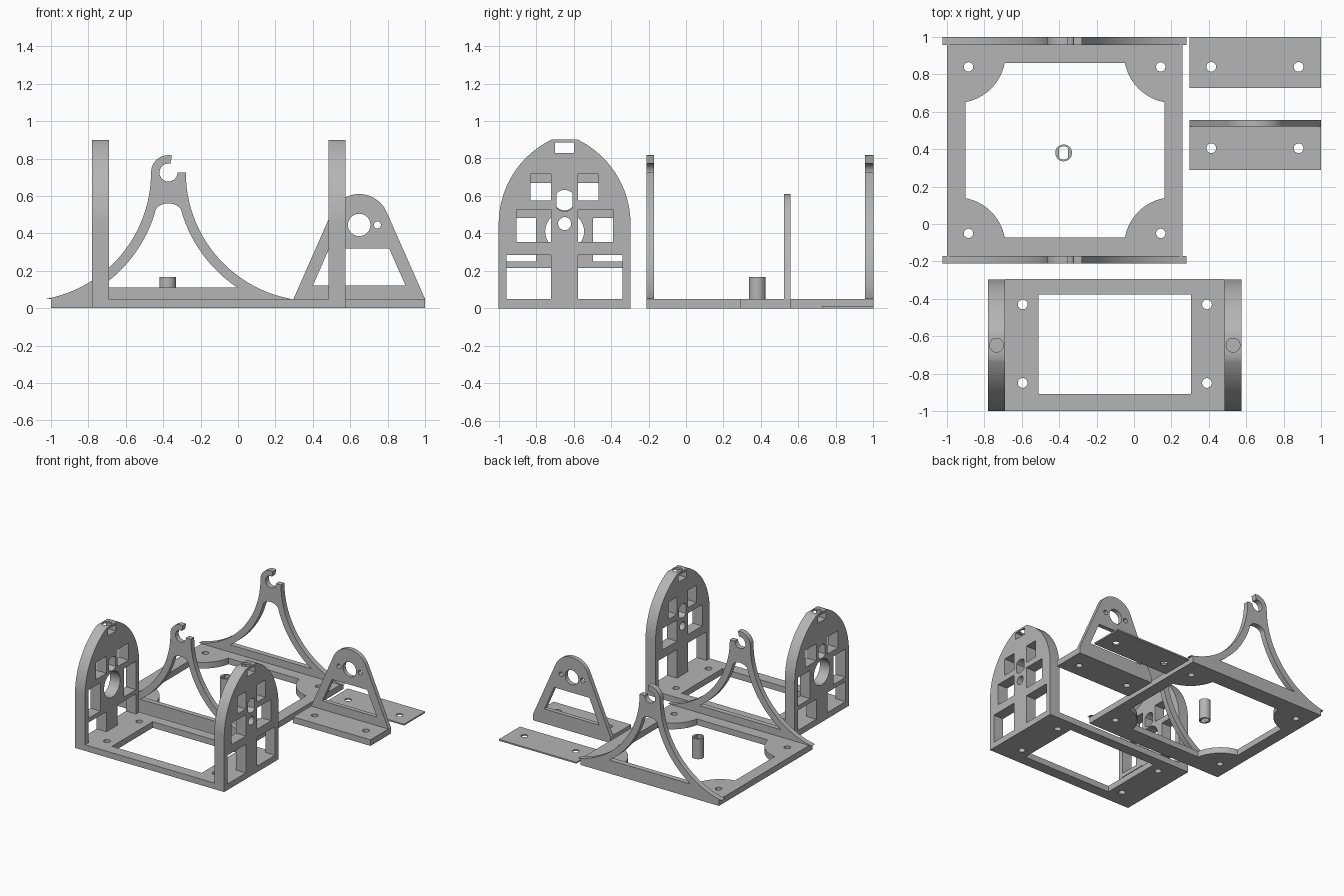
import bpy, bmesh, math
from mathutils import Matrix

if "Cube" in bpy.data.objects:
    bpy.data.objects.remove(bpy.data.objects["Cube"])

grey = bpy.data.materials.new("grey_plastic")
grey.diffuse_color = (0.46, 0.46, 0.46, 1)
grey.use_nodes = True
grey.node_tree.nodes["Principled BSDF"].inputs["Base Color"].default_value = grey.diffuse_color

# Profile plane -> world: the third column is the extrusion direction
XY = Matrix.Identity(4)
XZ = Matrix(((1, 0, 0, 0), (0, 0, -1, 0), (0, 1, 0, 0), (0, 0, 0, 1)))
YZ = Matrix(((0, 0, 1, 0), (1, 0, 0, 0), (0, 1, 0, 0), (0, 0, 0, 1)))


def arc(cx, cy, r, a0, a1, n=24):
    return [(cx + r * math.cos(math.radians(a0 + (a1 - a0) * i / n)),
             cy + r * math.sin(math.radians(a0 + (a1 - a0) * i / n))) for i in range(n + 1)]


def circle(cx, cy, r, n=32):
    return arc(cx, cy, r, 0, 360, n)[:-1]


def rect(x0, x1, y0, y1):
    return [(x0, y0), (x1, y0), (x1, y1), (x0, y1)]


def flat_sided(cx, cy, r, half):
    """Circle with its left and right sides cut flat."""
    a = math.degrees(math.acos(half / r))
    return arc(cx, cy, r, a, 180 - a, 12) + arc(cx, cy, r, 180 + a, 360 - a, 12)


def mirror(points, c):
    return [(2 * c - x, y) for x, y in reversed(points)]


def plate(name, loops, lo, hi, plane=XY):
    """Extrude an outline (first loop) with holes between lo and hi."""
    cu = bpy.data.curves.new(name, 'CURVE')
    cu.dimensions, cu.fill_mode, cu.extrude = '2D', 'BOTH', (hi - lo) / 2
    for pts in loops:
        s = cu.splines.new('POLY')
        s.points.add(len(pts) - 1)
        for p, (x, y) in zip(s.points, pts):
            p.co = (x, y, 0, 1)
        s.use_cyclic_u = True
    tmp = bpy.data.objects.new(name + "_curve", cu)
    bpy.context.collection.objects.link(tmp)
    dg = bpy.context.evaluated_depsgraph_get()
    me = bpy.data.meshes.new_from_object(tmp.evaluated_get(dg))
    bpy.data.objects.remove(tmp)
    mid = (lo + hi) / 2
    shift = (0, 0, -mid) if plane is XZ else (0, 0, mid)
    me.transform(plane @ Matrix.Translation(shift))
    bm = bmesh.new()
    bm.from_mesh(me)
    bmesh.ops.remove_doubles(bm, verts=bm.verts, dist=1e-5)
    bmesh.ops.recalc_face_normals(bm, faces=bm.faces)
    for f in bm.faces:
        f.smooth = True
    bm.to_mesh(me)
    bm.free()
    me.set_sharp_from_angle(angle=math.radians(30))
    me.materials.clear()
    me.materials.append(grey)
    ob = bpy.data.objects.new(name, me)
    bpy.context.collection.objects.link(ob)
    return ob


# Large square frame: opening with rounded corner pads and screw holes
cx, cy = -0.37, 0.395
pad = arc(0.21, 0.91, 0.263, 190.5, 259.5, 16)          # top right corner pad
top = pad[::-1] + mirror(pad[::-1], cx)
opening = top + [(x, 2 * cy - y) for x, y in reversed(top)]
plate("large_frame", [rect(-1, 0.26, -0.212, 1), opening]
      + [circle(x, y, 0.025) for x in (-0.885, 0.143) for y in (-0.05, 0.84)], 0, 0.05)

# Curved hook uprights on the frame
R, top_z = 0.687, 0.725
end = math.degrees(math.asin((top_z - 0.05) / R))
left = arc(-0.465 - R, top_z, R, -end, 0)
right = mirror(left, -0.372)
hook = (left + arc(-0.372, top_z, 0.093, 180, 78)[1:]
        + arc(-0.372, top_z, 0.048, 78, 360, 30) + right)
a0 = math.degrees(math.asin((top_z - 0.11) / 0.74))
a1 = math.degrees(math.asin((top_z - 0.51) / 0.74))
side = arc(-0.465 - R, top_z, 0.74, -a0, -a1)
hx, hz = side[-1]
half = -0.372 - hx
cap = [(-0.372 - half * math.cos(math.pi * i / 14), hz + 0.05 * math.sin(math.pi * i / 14))
       for i in range(1, 14)]
for name, y0, y1 in (("front_hook_upright", -0.212, -0.17), ("back_hook_upright", 0.956, 1)):
    plate(name, [hook, side + cap + mirror(side, -0.372)], y0, y1, XZ)

# Loose spacer with a flat-sided bore
plate("spacer", [circle(-0.376, 0.38, 0.045), flat_sided(-0.376, 0.38, 0.035, 0.024)], 0, 0.167)

# Rectangular bracket base
plate("bracket_base", [rect(-0.69, 0.485, -1, -0.295), rect(-0.51, 0.305, -0.908, -0.378)]
      + [circle(x, y, 0.026) for x in (-0.595, 0.39) for y in (-0.85, -0.43)], 0, 0.05)

# Arched side plates of the bracket
c = -0.648
ang = math.degrees(math.asin(0.45 / 0.5))
edge = [(-1, 0)] + arc(-0.5, 0.45, 0.5, 180, 180 - ang)
outline = edge + mirror(edge, c)
slot = rect(-0.70, -0.598, 0.83, 0.885)


def side_plate(name, x0, x1, windows, holes):
    loops = [outline, slot] + holes
    for w in windows:
        loops += [rect(*w), mirror(rect(*w), c)]
    ob = plate(name, loops, x0, x1, YZ)
    # vertical hole through the top into the slot
    bpy.ops.mesh.primitive_cylinder_add(vertices=32, radius=0.037, depth=0.08,
                                        location=((x0 + x1) / 2, c, 0.9))
    cutter = bpy.context.object
    cutter.hide_render = True
    mod = ob.modifiers.new("top_hole", 'BOOLEAN')
    mod.operation, mod.object, mod.solver = 'DIFFERENCE', cutter, 'EXACT'
    bpy.context.view_layer.objects.active = ob
    bpy.ops.object.modifier_apply(modifier=mod.name)
    bpy.data.objects.remove(cutter)


side_plate("right_side_plate", 0.485, 0.575,
           [(-0.83, -0.72, 0.575, 0.717), (-0.905, -0.72, 0.353, 0.528),
            (-0.957, -0.72, 0.05, 0.285)],
           [flat_sided(c, 0.575, 0.057, 0.043), circle(c, 0.452, 0.035)])
side_plate("left_side_plate", -0.78, -0.69,
           [(-0.86, -0.72, 0.53, 0.67), (-0.957, -0.80, 0.25, 0.482),
            (-0.957, -0.72, 0.05, 0.215)],
           [flat_sided(c, 0.58, 0.057, 0.043), circle(c, 0.41, 0.104)])

# Small triangular stand
sx, foot = 0.648, [(x, 0.405) for x in (0.413, 0.88)]
plate("stand_base", [rect(0.297, 1, 0.29, 0.557)] + [circle(x, y, 0.026) for x, y in foot], 0, 0.05)
stand = [(0.297, 0.05), (1, 0.05)] + arc(sx, 0.45, 0.16, 23, 157)
plate("stand_upright", [stand, [(0.4, 0.12), (0.896, 0.12), (0.808, 0.32), (0.488, 0.32)],
                        circle(sx, 0.445, 0.06), circle(sx - 0.097, 0.445, 0.019, 20),
                        circle(sx + 0.097, 0.445, 0.019, 20)], 0.522, 0.557, XZ)

# Thin loose plate
plate("thin_plate", [rect(0.297, 1, 0.727, 1)]
      + [circle(x, 0.84, 0.026) for x, _ in foot], 0, 0.012)
